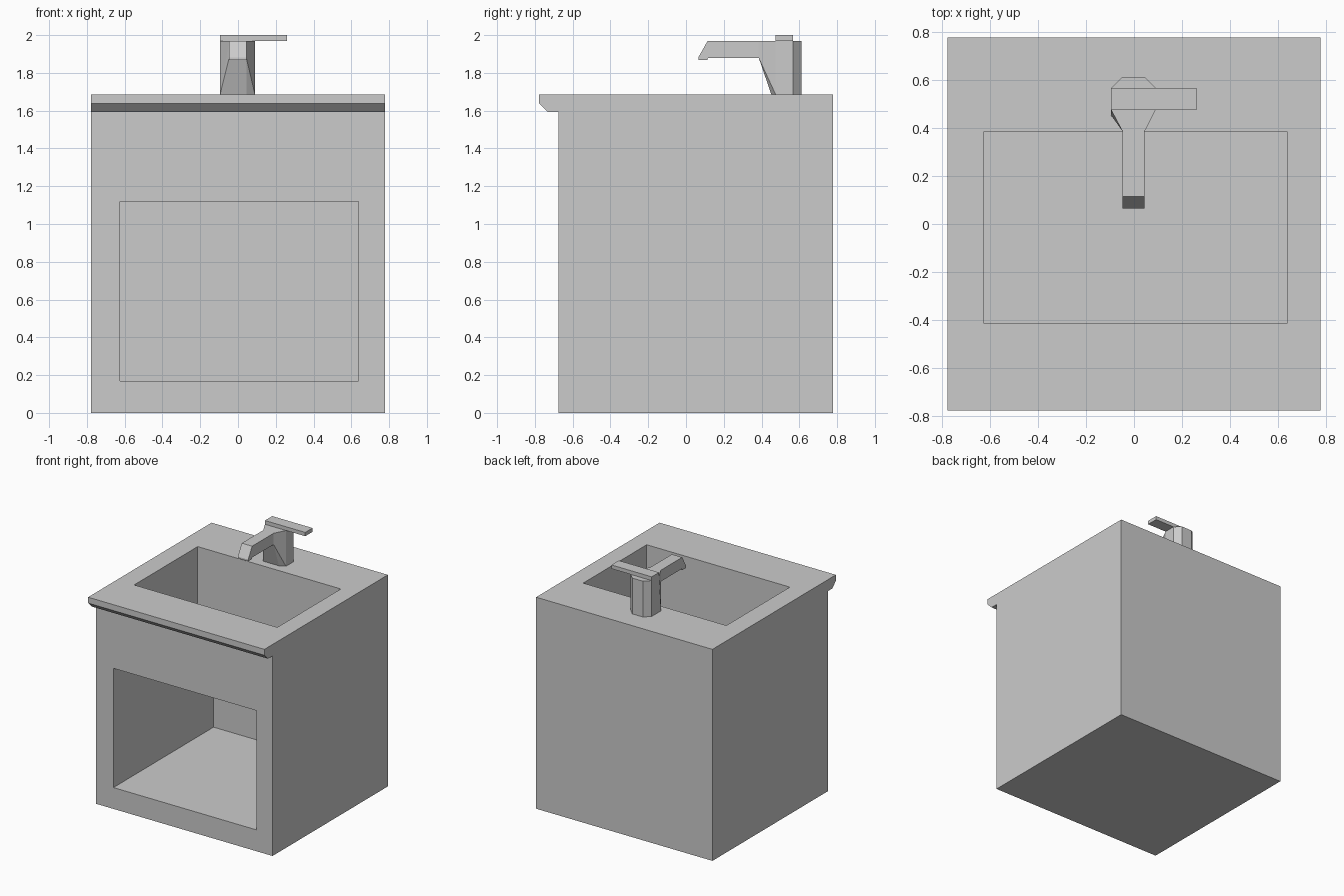
import bpy, bmesh

if "Cube" in bpy.data.objects:
    bpy.data.objects.remove(bpy.data.objects["Cube"])


def finish(name, bm):
    bmesh.ops.recalc_face_normals(bm, faces=bm.faces)
    mesh = bpy.data.meshes.new(name)
    bm.to_mesh(mesh)
    bm.free()
    obj = bpy.data.objects.new(name, mesh)
    bpy.context.collection.objects.link(obj)
    return obj


def extrude_x(name, profile, x0, x1):
    """Extrude a (y, z) profile from x0 to x1."""
    bm = bmesh.new()
    face = bm.faces.new([bm.verts.new((x0, y, z)) for y, z in profile])
    geom = bmesh.ops.extrude_face_region(bm, geom=[face])["geom"]
    moved = [g for g in geom if isinstance(g, bmesh.types.BMVert)]
    bmesh.ops.translate(bm, verts=moved, vec=(x1 - x0, 0, 0))
    return finish(name, bm)


def box(name, x0, x1, y0, y1, z0, z1):
    return extrude_x(name, [(y0, z0), (y1, z0), (y1, z1), (y0, z1)], x0, x1)


def cut(target, cutter):
    mod = target.modifiers.new(cutter.name, 'BOOLEAN')
    mod.operation = 'DIFFERENCE'
    mod.solver = 'EXACT'
    mod.object = cutter
    cutter.hide_render = True
    cutter.hide_set(True)


# Cabinet with overhanging front lip
cabinet = extrude_x("cabinet", [
    (-0.675, 0), (0.777, 0), (0.777, 1.685), (-0.777, 1.685),
    (-0.777, 1.638), (-0.733, 1.594), (-0.675, 1.594)], -0.777, 0.777)

# Sink basin and open front compartment
cut(cabinet, box("basin_cutter", -0.625, 0.637, -0.415, 0.385, 1.19, 1.8))
cut(cabinet, box("compartment_cutter", -0.625, 0.637, -0.9, 0.585, 0.17, 1.12))

# Faucet column: chamfered back, front tapering into the spout
TOP, BASE, NECK = 1.97, 1.685, 1.88
back = [(0.09, 0.475), (0.09, 0.567), (0.045, 0.612),
        (-0.05, 0.612), (-0.095, 0.567), (-0.095, 0.475)]
neck = [(-0.047, 0.385), (0.044, 0.385)]
points = [(x, y, z) for x, y in back for z in (BASE, TOP)]
points += [(x, y, z) for x, y in neck for z in (NECK, TOP)]
points += [(-0.095, 0.452, BASE), (0.045, 0.452, BASE)]
bm = bmesh.new()
for p in points:
    bm.verts.new(p)
bmesh.ops.convex_hull(bm, input=bm.verts)
bmesh.ops.dissolve_limit(bm, angle_limit=0.01, verts=bm.verts, edges=bm.edges)
finish("faucet_column", bm)

# Spout with slanted tip and small outlet
extrude_x("faucet_spout", [
    (0.39, 1.97), (0.115, 1.97), (0.065, 1.882), (0.065, 1.868),
    (0.112, 1.868), (0.117, 1.88), (0.39, 1.88)], -0.047, 0.044)

# Lever handle
box("faucet_handle", -0.095, 0.26, 0.475, 0.567, 1.97, 2.0)
